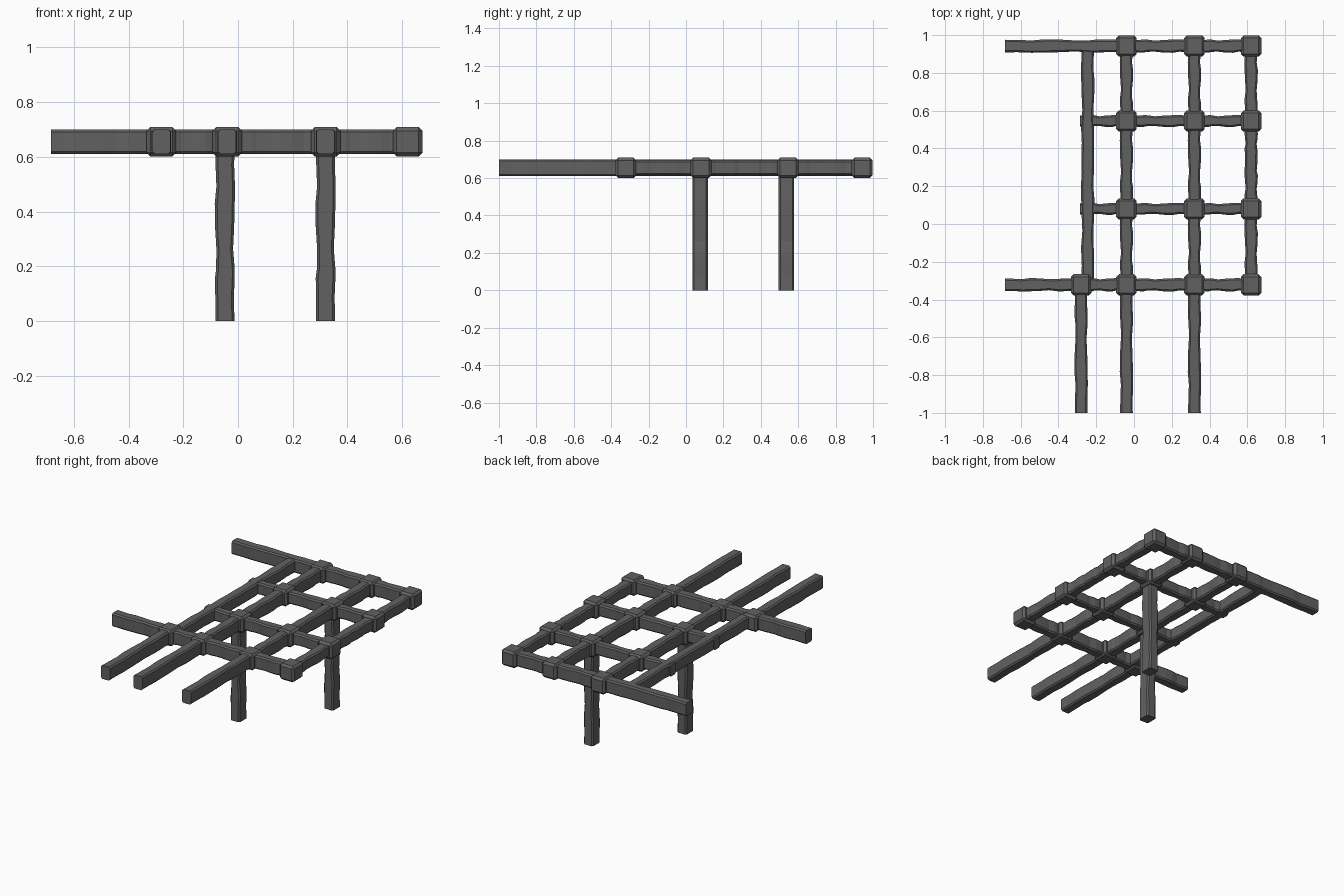
import bpy, bmesh
from mathutils import Vector

if "Cube" in bpy.data.objects:
    bpy.data.objects.remove(bpy.data.objects["Cube"])

Z = 0.655                                  # height of the grid centre line
COLS = [-0.04, 0.32, 0.62]                 # beams running front to back
ROWS = [-0.322, 0.08, 0.545, 0.942]        # beams running left to right

mat = bpy.data.materials.new("dark_iron")
mat.diffuse_color = (0.12, 0.12, 0.12, 1)
mat.use_nodes = True
mat.node_tree.nodes["Principled BSDF"].inputs["Base Color"].default_value = mat.diffuse_color

# hammered edge: position along beam, left and right edge offsets
WAVE = [(0, 0, 0), (.14, 0, -.002), (.25, .001, .001), (.30, -.003, .001),
        (.42, -.004, -.005), (.55, .001, -.001), (.68, .002, .001),
        (.78, -.004, .002), (.90, -.001, -.001), (1, 0, 0)]


def finish(name, bm):
    bmesh.ops.recalc_face_normals(bm, faces=bm.faces[:])
    mesh = bpy.data.meshes.new(name)
    bm.to_mesh(mesh)
    bm.free()
    mesh.materials.append(mat)
    ob = bpy.data.objects.new(name, mesh)
    bpy.context.collection.objects.link(ob)
    return ob


def beam(name, p, q, width=0.067, height=0.09, up=(0, 0, 1), c=0.009):
    """Chamfered bar from p to q with uneven side faces."""
    p, q, up = Vector(p), Vector(q), Vector(up)
    side = up.cross((q - p).normalized())
    h = height / 2
    bm = bmesh.new()
    rings = []
    for t, l, r in WAVE:
        a, b = -width / 2 - l, width / 2 + r
        section = [(a, -h + c), (a + c, -h), (b - c, -h), (b, -h + c),
                   (b, h - c), (b - c, h), (a + c, h), (a, h - c)]
        o = p.lerp(q, t)
        rings.append([bm.verts.new(o + side * x + up * y) for x, y in section])
    for r0, r1 in zip(rings, rings[1:]):
        for i in range(8):
            j = (i + 1) % 8
            bm.faces.new((r0[i], r0[j], r1[j], r1[i]))
    bm.faces.new(rings[0])
    bm.faces.new(rings[-1])
    return finish(name, bm)


def node(x, y):
    """Chamfered block at a crossing."""
    bm = bmesh.new()
    bmesh.ops.create_cube(bm, size=1)
    bmesh.ops.scale(bm, vec=(0.108, 0.112, 0.108), verts=bm.verts)
    bmesh.ops.bevel(bm, geom=bm.edges[:], offset=0.014, segments=1,
                    affect='EDGES', profile=0.5)
    bmesh.ops.translate(bm, vec=(x, y, Z), verts=bm.verts)
    finish("joint_block", bm)


# Joint blocks
for x in COLS:
    for y in ROWS:
        node(x, y)
node(-0.28, ROWS[0])

# Front-to-back beams between blocks
for x in COLS:
    height = 0.078 if x == 0.62 else 0.09
    stops = [ROWS[0], ROWS[1], 0.34, ROWS[2], ROWS[3]] if x == 0.62 else ROWS
    for y0, y1 in zip(stops, stops[1:]):
        beam("long_beam", (x, y0, Z), (x, y1, Z), height=height)

# Left edge beam in two lengths
beam("edge_beam", (-0.245, -0.31, Z), (-0.245, 0.34, Z), height=0.084)
beam("edge_beam", (-0.245, 0.34, Z), (-0.245, 0.965, Z), height=0.084)

# Side-to-side beams
for y in ROWS:
    outer = y in (ROWS[0], ROWS[3])
    size = dict(width=0.067 if outer else 0.06, height=0.09 if outer else 0.078)
    start = {ROWS[0]: -0.28, ROWS[3]: -0.04}.get(y, -0.285)
    stops = COLS if y == ROWS[3] else [start] + COLS
    for x0, x1 in zip(stops, stops[1:]):
        beam("cross_beam", (x0, y, Z), (x1, y, Z), **size)
    if outer:
        beam("left_end_beam", (start, y, Z), (-0.683, y, Z), **size)

# Free front ends
for x in (-0.28, COLS[0], COLS[1]):
    beam("front_end_beam", (x, ROWS[0], Z), (x, -1, Z))

# Two legs set diagonally
for x, y in ((-0.048, 0.075), (0.32, 0.537)):
    beam("leg", (x, y, 0), (x, y, 0.63), width=0.07, height=0.083, up=(0, 1, 0))
